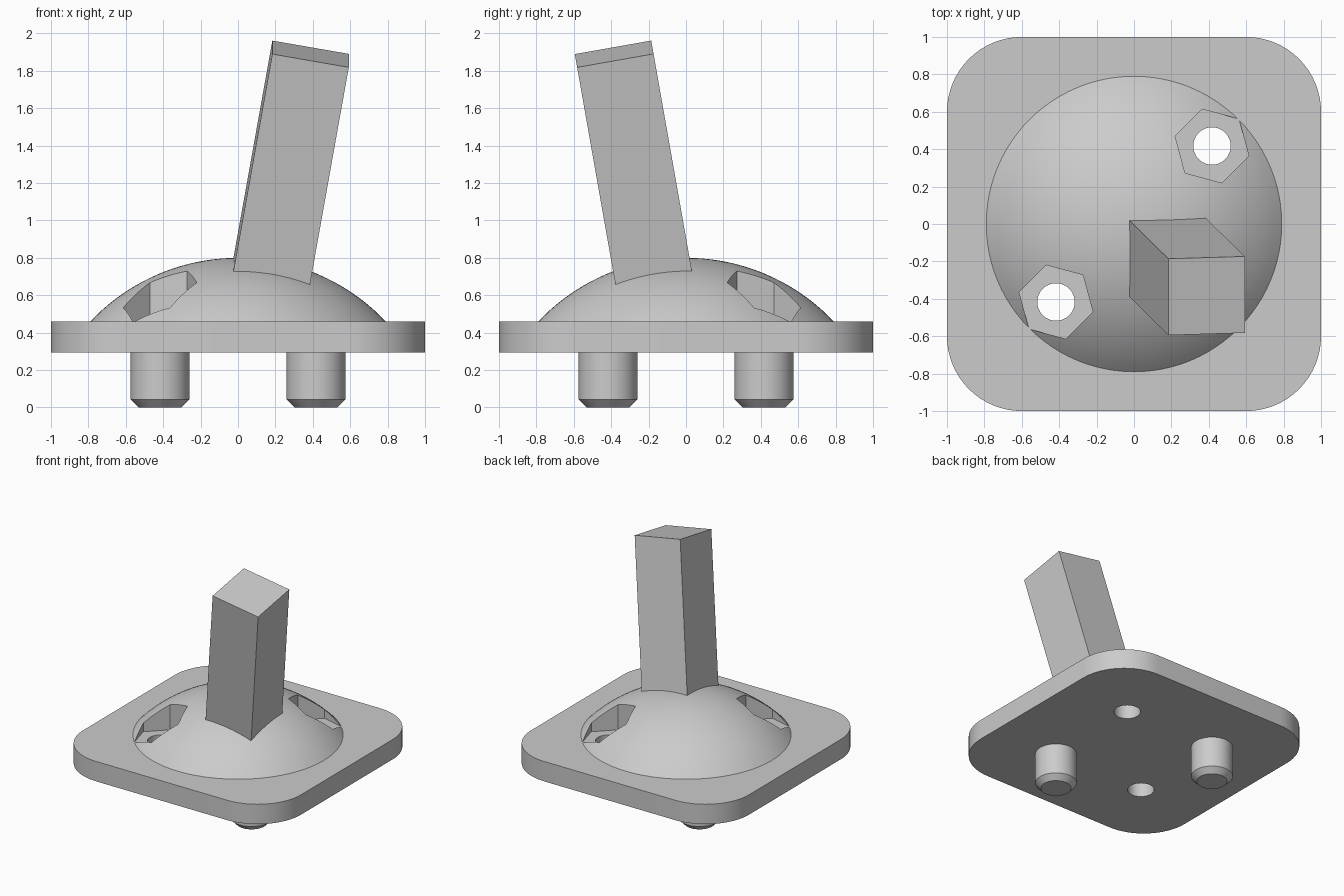
import bpy, bmesh, math
from mathutils import Matrix, Vector

if "Cube" in bpy.data.objects:
    bpy.data.objects.remove(bpy.data.objects["Cube"])

PLATE_BOTTOM, PLATE_TOP = 0.295, 0.46
DOME_RADIUS, DOME_TOP = 0.79, 0.80
OFFSET = 0.417          # pins and holes sit on the diagonals

grey = bpy.data.materials.new("light grey")
grey.use_nodes = True
grey.diffuse_color = (0.6, 0.6, 0.6, 1)
grey.node_tree.nodes["Principled BSDF"].inputs["Base Color"].default_value = (0.6, 0.6, 0.6, 1)


def finish(name, bm):
    bmesh.ops.recalc_face_normals(bm, faces=bm.faces)
    mesh = bpy.data.meshes.new(name)
    bm.to_mesh(mesh)
    bm.free()
    mesh.materials.append(grey)
    obj = bpy.data.objects.new(name, mesh)
    bpy.context.collection.objects.link(obj)
    return obj


def lathe(name, profile, steps, x=0, y=0):
    """Spin (radius, z) points that start and end on the axis."""
    bm = bmesh.new()
    verts = [bm.verts.new((r, 0, z)) for r, z in profile]
    edges = [bm.edges.new(pair) for pair in zip(verts, verts[1:])]
    bmesh.ops.spin(bm, geom=verts + edges, cent=(0, 0, 0), axis=(0, 0, 1),
                   angle=math.tau, steps=steps)
    bmesh.ops.remove_doubles(bm, verts=bm.verts, dist=1e-5)
    bmesh.ops.translate(bm, verts=bm.verts, vec=(x, y, 0))
    return finish(name, bm)


def prism(name, radius, sides, x, y, z0, z1, turn=0):
    bm = bmesh.new()
    place = Matrix.Translation((x, y, (z0 + z1) / 2)) @ Matrix.Rotation(turn, 4, "Z")
    bmesh.ops.create_cone(bm, cap_ends=True, segments=sides, radius1=radius,
                          radius2=radius, depth=z1 - z0, matrix=place)
    return finish(name, bm)


def activate(obj):
    bpy.ops.object.select_all(action="DESELECT")
    obj.select_set(True)
    bpy.context.view_layer.objects.active = obj


def cut(obj, cutter):
    cutter.hide_render = True
    activate(obj)
    mod = obj.modifiers.new("cut", "BOOLEAN")
    mod.operation, mod.solver, mod.object = "DIFFERENCE", "EXACT", cutter
    bpy.ops.object.modifier_apply(modifier=mod.name)
    bpy.data.objects.remove(cutter)


def smooth(obj):
    activate(obj)
    bpy.ops.object.shade_smooth_by_angle(angle=math.radians(25))


# Base plate with rounded corners
bm = bmesh.new()
bmesh.ops.create_cube(bm, size=2)
bmesh.ops.scale(bm, verts=bm.verts, vec=(1, 1, (PLATE_TOP - PLATE_BOTTOM) / 2))
bmesh.ops.translate(bm, verts=bm.verts, vec=(0, 0, (PLATE_TOP + PLATE_BOTTOM) / 2))
upright = [e for e in bm.edges if abs(e.verts[0].co.z - e.verts[1].co.z) > 0.01]
bmesh.ops.bevel(bm, geom=upright, offset=0.4, segments=16, profile=0.5, affect="EDGES")
plate = finish("base_plate", bm)

# Shallow dome: a cap of a large sphere
height = DOME_TOP - PLATE_TOP
ball = (DOME_RADIUS ** 2 + height ** 2) / (2 * height)
sweep = math.asin(DOME_RADIUS / ball)
arc = [(ball * math.sin(sweep * i / 20), DOME_TOP - ball + ball * math.cos(sweep * i / 20))
       for i in range(21)]
dome = lathe("dome", arc + [(0, PLATE_TOP)], 96)

# Hexagonal pockets in the dome, round holes through the plate
for s in (1, -1):
    x = y = s * OFFSET
    cut(dome, prism("pocket_cutter", 0.204, 6, x, y, 0.3, 1.0, math.radians(45 - 90)))
    cut(plate, prism("hole_cutter", 0.1, 48, x, y, 0.1, 0.7))

# Chamfered pins under the other two corners
for name, s in (("front_pin", 1), ("back_pin", -1)):
    pin = lathe(name, [(0, 0), (0.115, 0), (0.157, 0.043), (0.157, 0.38), (0, 0.38)],
                48, s * OFFSET, -s * OFFSET)
    smooth(pin)
smooth(plate)
smooth(dome)

# Square post leaning forward and to the side
tilt = math.radians(10)
turn = Matrix.Rotation(tilt, 4, "X") @ Matrix.Rotation(tilt, 4, "Y")
length = 1.4
bm = bmesh.new()
bmesh.ops.create_cube(bm, size=1)
bmesh.ops.scale(bm, verts=bm.verts, vec=(0.415, 0.415, length))
bmesh.ops.translate(bm, verts=bm.verts, vec=(0, 0, -length / 2))
bmesh.ops.transform(bm, verts=bm.verts,
                    matrix=Matrix.Translation(Vector((0.388, -0.384, 1.89))) @ turn)
finish("leaning_post", bm)
